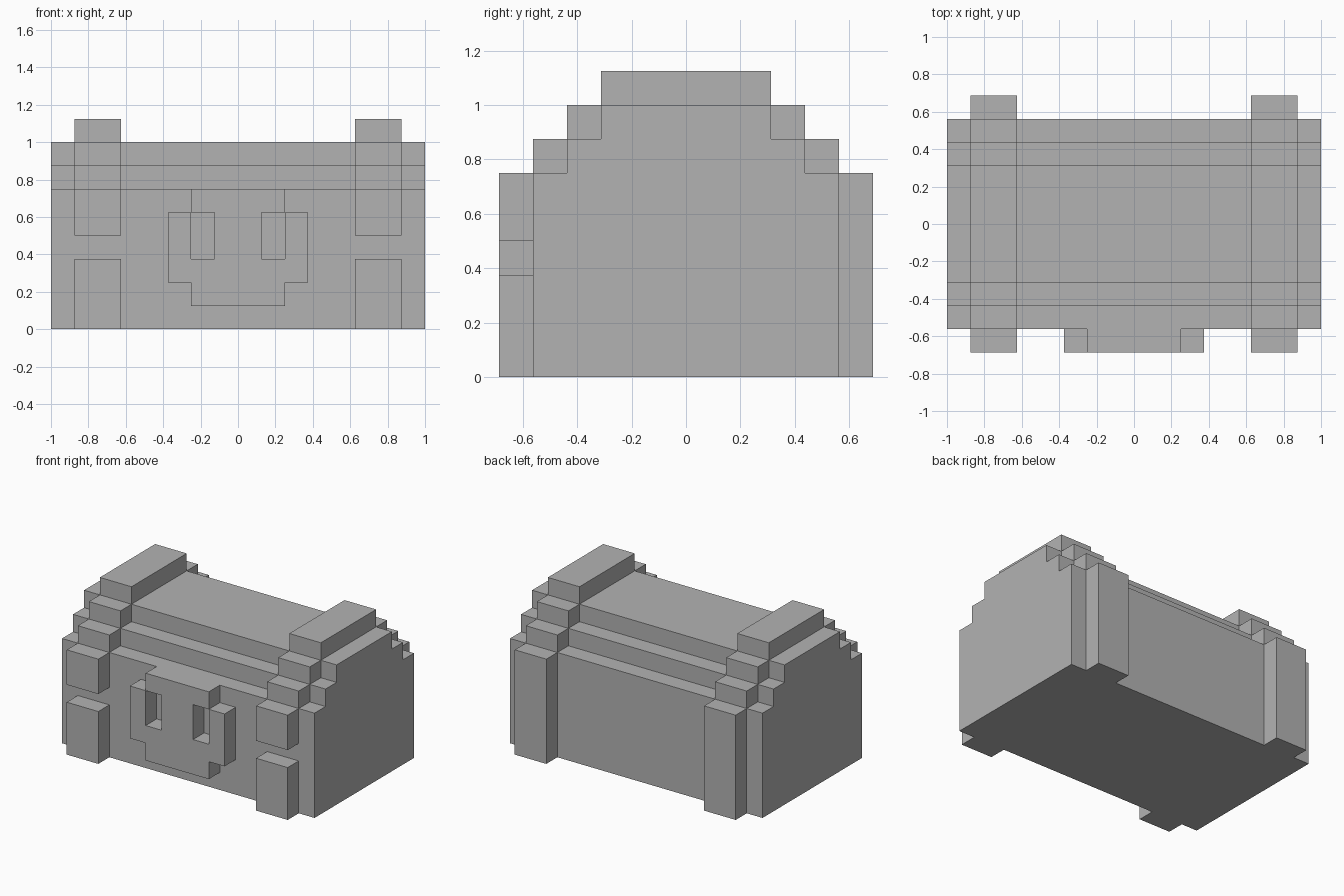
import bpy
import bmesh
from mathutils import Vector

U = 0.125           # one block unit
HALF_DEPTH = 4.5    # body half depth, in blocks

if "Cube" in bpy.data.objects:
    bpy.data.objects.remove(bpy.data.objects["Cube"], do_unlink=True)

stone = bpy.data.materials.new("plain grey")
stone.use_nodes = True
GREY = (0.45, 0.45, 0.45, 1)
stone.diffuse_color = GREY
stone.node_tree.nodes["Principled BSDF"].inputs["Base Color"].default_value = GREY


def finish(name, bm):
    bmesh.ops.recalc_face_normals(bm, faces=bm.faces)
    mesh = bpy.data.meshes.new(name)
    bm.to_mesh(mesh)
    bm.free()
    mesh.materials.append(stone)
    obj = bpy.data.objects.new(name, mesh)
    bpy.context.collection.objects.link(obj)
    return obj


def prism(name, points, depth):
    """Extrude a closed loop of 3D points (in blocks) along a depth vector."""
    bm = bmesh.new()
    face = bm.faces.new([bm.verts.new(Vector(p) * U) for p in points])
    new = bmesh.ops.extrude_face_region(bm, geom=[face], use_keep_orig=True)["geom"]
    moved = [g for g in new if isinstance(g, bmesh.types.BMVert)]
    bmesh.ops.translate(bm, verts=moved, vec=Vector(depth) * U)
    return finish(name, bm)


def box(name, x0, x1, y0, y1, z0, z1):
    return prism(name, [(x0, y0, z0), (x1, y0, z0), (x1, y1, z0), (x0, y1, z0)],
                 (0, 0, z1 - z0))


# Chest body with a stepped lid, as one extruded profile
stairs = [(HALF_DEPTH, 0)]
for step in range(3):
    stairs += [(HALF_DEPTH - step, 6 + step)]
    if step < 2:
        stairs += [(HALF_DEPTH - step - 1, 6 + step)]
outline = stairs + [(-y, z) for y, z in reversed(stairs)]
prism("chest_body", [(-8, y, z) for y, z in outline], (16, 0, 0))

# Two straps that follow the steps over the lid
for side, x0 in (("left", 5), ("right", -7)):
    x1 = x0 + 2
    y = HALF_DEPTH
    box(f"{side}_front_lower_strap", x0, x1, -y - 1, -y, 0, 3)
    box(f"{side}_front_upper_strap", x0, x1, -y - 1, -y, 4, 6)
    box(f"{side}_back_strap", x0, x1, y, y + 1, 0, 6)
    for step in range(2):
        outer = y - step
        for end, sign in (("front", -1), ("back", 1)):
            a, b = sorted((sign * outer, sign * (outer - 1)))
            box(f"{side}_{end}_strap_step_{step + 1}", x0, x1, a, b, 6 + step, 7 + step)
    box(f"{side}_strap_top", x0, x1, 2 - y, y - 2, 8, 9)

# Lock plate: the half outline dips in around the keyhole and is mirrored
half = [(2, 6), (2, 5), (1, 5), (1, 3), (2, 3), (2, 5),
        (3, 5), (3, 2), (2, 2), (2, 1)]
plate = half + [(-x, z) for x, z in reversed(half)]
prism("lock_plate", [(x, -HALF_DEPTH - 1, z) for x, z in plate], (0, 1, 0))
